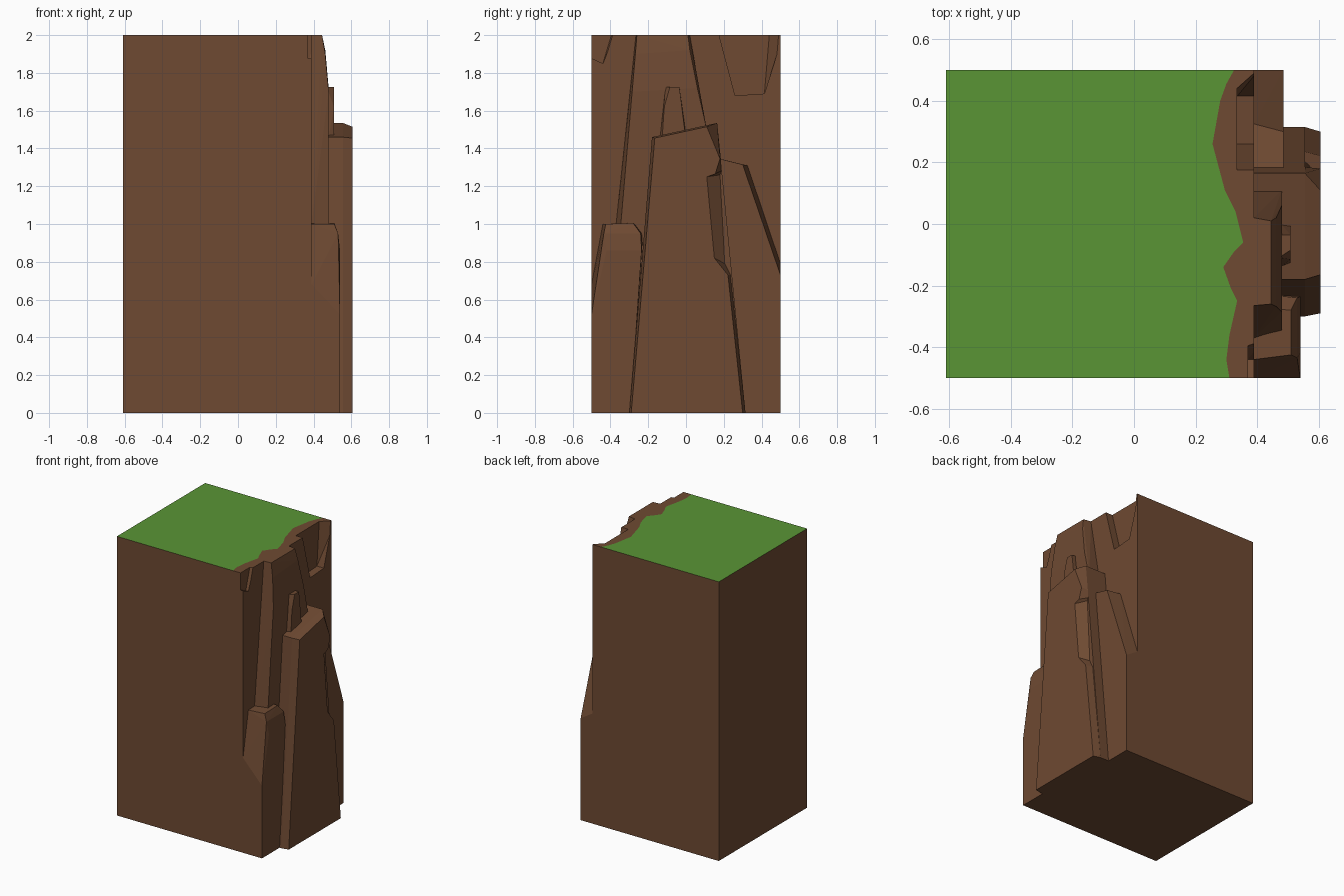
import bpy, bmesh

if "Cube" in bpy.data.objects:
    bpy.data.objects.remove(bpy.data.objects["Cube"])


def material(name, rgb):
    m = bpy.data.materials.new(name)
    m.use_nodes = True
    m.diffuse_color = (*rgb, 1)
    m.node_tree.nodes["Principled BSDF"].inputs["Base Color"].default_value = (*rgb, 1)
    return m


earth = material("brown_earth", (0.157, 0.068, 0.032))
grass = material("green_grass", (0.102, 0.30, 0.036))


def finish(name, bm):
    bmesh.ops.recalc_face_normals(bm, faces=bm.faces)
    mesh = bpy.data.meshes.new(name)
    bm.to_mesh(mesh)
    bm.free()
    mesh.materials.append(earth)
    mesh.materials.append(grass)
    obj = bpy.data.objects.new(name, mesh)
    bpy.context.collection.objects.link(obj)
    return obj


def at(x, outline):
    """Place a (y, z) outline at depth x."""
    return [(x, y, z) for y, z in outline]


def rock(name, points):
    """Convex faceted rock around the given corners."""
    bm = bmesh.new()
    for p in points:
        bm.verts.new(p)
    hull = bmesh.ops.convex_hull(bm, input=bm.verts)
    spare = {g for g in hull["geom_interior"] + hull["geom_unused"]
             if isinstance(g, bmesh.types.BMVert)}
    bmesh.ops.delete(bm, geom=list(spare), context="VERTS")
    bmesh.ops.dissolve_limit(bm, angle_limit=0.02, verts=bm.verts, edges=bm.edges)
    return finish(name, bm)


def loft(name, back, front):
    """Solid between two outlines with equal point counts."""
    bm = bmesh.new()
    a, b = ([bm.verts.new(p) for p in ring] for ring in (back, front))
    bm.faces.new(a)
    bm.faces.new(b)
    for i in range(len(a)):
        j = (i + 1) % len(a)
        bm.faces.new((a[i], a[j], b[j], b[i]))
    return finish(name, bm)


# Main block, its top split into grass and bare rock along a ragged line
LEFT, FACE, TOP = -0.61, 0.39, 2.0
ragged = [(.31, -.5), (.30, -.44), (.31, -.36), (.335, -.25), (.315, -.21),
          (.29, -.14), (.325, -.09), (.355, -.06), (.33, .04), (.295, .11),
          (.255, .26), (.28, .40), (.30, .455), (.325, .5)]
bm = bmesh.new()
edge = [bm.verts.new((x, y, TOP)) for x, y in ragged]
corners = [(LEFT, -.5), (FACE, -.5), (FACE, .5), (LEFT, .5)]
low = [bm.verts.new((x, y, 0)) for x, y in corners]
high = [bm.verts.new((x, y, TOP)) for x, y in corners]
bm.faces.new(edge + [high[3], high[0]]).material_index = 1
bm.faces.new(edge + [high[2], high[1]])
bm.faces.new(low)
bm.faces.new((low[0], low[1], high[1], edge[0], high[0]))
bm.faces.new((low[1], low[2], high[2], high[1]))
bm.faces.new((low[2], low[3], high[3], edge[-1], high[2]))
bm.faces.new((low[3], low[0], high[0], high[3]))
block = finish("cliff_block", bm)

# Notches cut into the upper rim
notches = [
    rock("rear_notch_cutter",
         at(.335, [(.162, 2.05), (.26, 1.68), (.415, 1.69), (.43, 1.89), (.445, 2.05)])
         + at(.43, [(.162, 2.05), (.26, 1.68), (.415, 1.69), (.43, 1.87), (.53, 2.05)])),
    rock("front_notch_cutter",
         at(.37, [(-.55, 1.90), (-.44, 1.85), (-.405, 1.97), (-.38, 2.05), (-.55, 2.05)])
         + at(.43, [(-.55, 1.90), (-.44, 1.85), (-.405, 1.97), (-.36, 2.05), (-.55, 2.05)])),
]
for cutter in notches:
    mod = block.modifiers.new(cutter.name, "BOOLEAN")
    mod.operation = "DIFFERENCE"
    mod.solver = "EXACT"
    mod.object = cutter
    cutter.hide_render = True
    cutter.hide_viewport = True

# Tall pillar reaching the rim
rock("tall_pillar",
     at(FACE, [(-.41, .5), (-.37, 1), (-.265, TOP), (.02, TOP), (.11, 1.5), (.11, .5)])
     + at(.48, [(-.38, .5), (-.345, 1), (-.285, 1.7), (.06, 1.72), (.11, 1.5), (.11, .5)])
     + at(.445, [(-.26, TOP), (.01, TOP)])
     + at(.462, [(-.268, 1.9), (.02, 1.92)]))

# Small spike on the pillar
rock("small_spike",
     at(.47, [(-.145, 1.4), (-.11, 1.725), (-.035, 1.725), (.01, 1.4)])
     + at(.508, [(-.13, 1.4), (-.115, 1.62), (-.085, 1.725), (-.035, 1.725), (.005, 1.4)]))

# Front corner boulder
rock("front_boulder",
     at(FACE, [(-.5, 0), (-.5, .68), (-.44, 1), (-.27, 1.005), (-.225, .95), (-.295, 0)])
     + at(.51, [(-.425, 1), (-.28, 1.005)])
     + at(.53, [(-.435, .95), (-.24, .95)])
     + at(.54, [(-.5, 0), (-.5, .52), (-.42, .86), (-.235, .86), (-.295, 0)]))

# Rear slab
rock("rear_slab",
     at(FACE, [(.15, 0), (.17, 1.345), (.325, 1.31), (.5, .79), (.5, 0)])
     + at(.485, [(.15, 0), (.18, 1.345), (.30, 1.315), (.5, .73), (.5, 0)]))

# Large middle slab, with a chipped outer layer
rock("middle_slab",
     at(FACE, [(-.30, 0), (-.18, 1.46), (.165, 1.535), (.185, 1.34), (.235, .73), (.315, 0)])
     + at(.555, [(-.30, 0), (-.18, 1.46), (.165, 1.535), (.185, 1.34), (.235, .73), (.315, 0)]))
loft("middle_slab_face",
     at(.555, [(-.30, 0), (-.18, 1.46), (.165, 1.535), (.185, 1.34), (.185, 1.28),
               (.18, 1.26), (.205, .79), (.235, .73), (.315, 0)]),
     at(.605, [(-.29, 0), (-.165, 1.455), (.11, 1.515), (.18, 1.345), (.155, 1.265),
               (.11, 1.25), (.15, .82), (.222, .73), (.30, 0)]))
